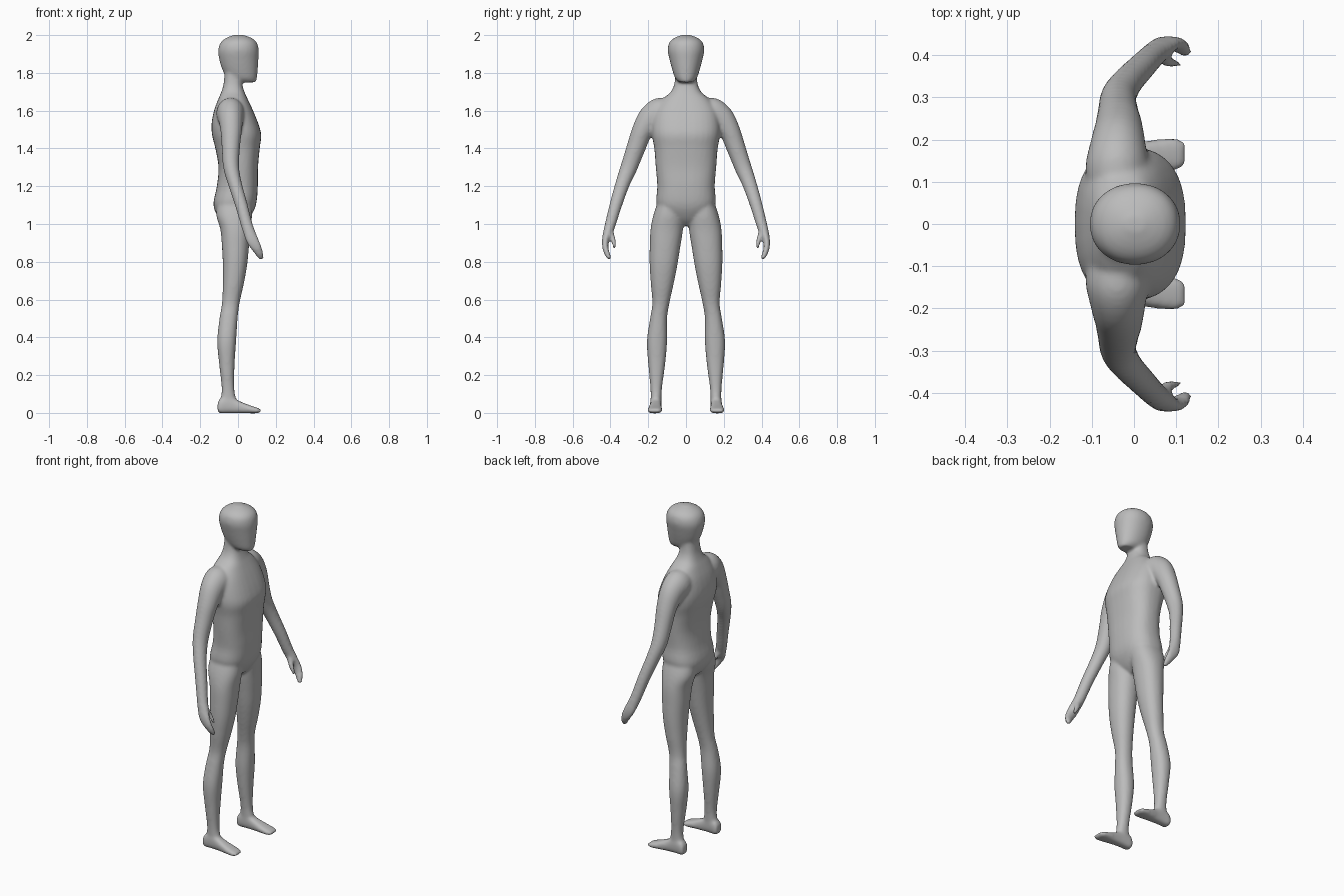
import bpy
import bmesh
import math
from mathutils import Vector

SEGMENTS = 32
STEPS = 4

default_cube = bpy.data.objects.get("Cube")
if default_cube:
    bpy.data.objects.remove(default_cube, do_unlink=True)


def catmull(a, b, c, d, t):
    """Smooth interpolation between the numbers b and c."""
    return b + t / 2 * (c - a + t * (2 * a - 5 * b + 4 * c - d + t * (3 * (b - c) + d - a)))


def refine(rows):
    """Insert smoothly interpolated rows between the given ones."""
    result = []
    last = len(rows) - 1
    for i in range(last):
        four = [rows[max(i - 1, 0)], rows[i], rows[i + 1], rows[min(i + 2, last)]]
        for step in range(STEPS):
            result.append([catmull(*values, step / STEPS) for values in zip(*four)])
    return result + [list(rows[-1])]


def squircle(power):
    """Unit cross-section, rounder or boxier depending on the power."""
    for k in range(SEGMENTS):
        angle = math.tau * k / SEGMENTS
        c, s = math.cos(angle), math.sin(angle)
        yield (math.copysign(abs(c) ** (2 / power), c),
               math.copysign(abs(s) ** (2 / power), s))


def skin(bm, rings):
    """Join rings of points into a closed tube."""
    loops = [[bm.verts.new(p) for p in ring] for ring in rings]
    for low, high in zip(loops, loops[1:]):
        for k in range(SEGMENTS):
            n = (k + 1) % SEGMENTS
            bm.faces.new((low[k], low[n], high[n], high[k]))
    bm.faces.new(loops[0])
    bm.faces.new(loops[-1])


def loft(bm, rows, power, place):
    """Rows hold a station, then the limits along two axes."""
    rings = []
    for station, u0, u1, v0, v1 in refine(rows):
        rings.append([place(station, (u0 + u1) / 2 + (u1 - u0) / 2 * u,
                            (v0 + v1) / 2 + (v1 - v0) / 2 * v)
                      for u, v in squircle(power)])
    skin(bm, rings)


def limb(bm, rows, side):
    """Rows hold a centre, the depth radius and the sideways radius."""
    rows = refine(rows)
    centres = [Vector((r[0], r[1] * side, r[2])) for r in rows]
    rings = []
    for i, row in enumerate(rows):
        tangent = centres[min(i + 1, len(rows) - 1)] - centres[max(i - 1, 0)]
        across = tangent.cross(Vector((1, 0, 0))).normalized()
        depth = across.cross(tangent).normalized()
        rings.append([centres[i] + depth * row[3] * u + across * row[4] * v
                      for u, v in squircle(2)])
    skin(bm, rings)


def symmetric(rows):
    """Turn a half width into equal limits on both sides."""
    return [(z, x0, x1, -w, w) for z, x0, x1, w in rows]


# Trunk and neck: height, back, front, half width
TRUNK = [(.99, -.05, .02, .03), (1.03, -.1, .06, .1), (1.1, -.13, .095, .155),
         (1.2, -.112, .105, .152), (1.3, -.103, .106, .16), (1.4, -.12, .115, .168),
         (1.47, -.137, .123, .18), (1.53, -.14, .108, .18), (1.6, -.127, .08, .165),
         (1.66, -.105, .052, .125), (1.7, -.088, .034, .08), (1.75, -.075, .022, .06),
         (1.83, -.07, .03, .056)]

# Head: height, back, front, half width
HEAD = [(1.75, -.01, .094, .035), (1.77, -.05, .1, .056), (1.81, -.08, .104, .071),
        (1.87, -.099, .108, .087), (1.92, -.105, .11, .097), (1.96, -.092, .1, .089),
        (1.985, -.062, .072, .062), (2.002, -.018, .024, .018)]

# Leg: height, back, front, inner side, outer side
LEG = [(1.14, -.1, .07, .03, .14), (1.05, -.115, .075, .012, .172),
       (.97, -.093, .065, .016, .188), (.88, -.085, .058, .03, .192),
       (.78, -.08, .048, .046, .192), (.68, -.08, .03, .066, .186),
       (.58, -.085, .008, .088, .178), (.5, -.098, -.002, .1, .19),
       (.38, -.11, -.01, .1, .207), (.26, -.1, -.018, .11, .2),
       (.14, -.087, -.02, .126, .189), (.08, -.09, -.012, .13, .187),
       (.02, -.098, .0, .13, .19)]

# Foot: distance forward, inner side, outer side, sole, instep
FOOT = [(-.108, .14, .182, .01, .05), (-.095, .13, .19, -.002, .075),
        (-.05, .13, .19, -.002, .09), (.0, .13, .192, -.002, .066),
        (.05, .127, .2, -.002, .045), (.1, .127, .203, -.002, .028),
        (.12, .138, .194, .003, .02)]

# Arm and hand: centre, depth radius, sideways radius
ARM = [(-.04, .06, 1.6, .06, .06), (-.04, .13, 1.585, .075, .085),
       (-.038, .185, 1.555, .066, .074), (-.036, .232, 1.49, .056, .056),
       (-.038, .266, 1.4, .048, .05), (-.036, .302, 1.3, .042, .045),
       (-.015, .337, 1.21, .036, .038), (.018, .372, 1.1, .033, .033),
       (.045, .4, 1.0, .031, .029), (.062, .415, .95, .032, .025),
       (.078, .427, .91, .033, .018), (.1, .426, .87, .027, .016),
       (.117, .414, .835, .02, .014), (.127, .402, .812, .01, .008)]

THUMB = [(.055, .405, .975, .018, .016), (.074, .388, .93, .016, .013),
         (.092, .381, .895, .013, .011), (.107, .379, .868, .007, .007)]

# Assemble the overlapping volumes, repeating the limbs on both sides
bm = bmesh.new()
upright = lambda z, x, y: (x, y, z)
loft(bm, symmetric(TRUNK), 2.5, upright)
loft(bm, symmetric(HEAD), 2.1, upright)
for side in (1, -1):
    loft(bm, LEG, 2.2, lambda z, x, y: (x, y * side, z))
    loft(bm, FOOT, 2.8, lambda x, y, z: (x, y * side, z))
    limb(bm, ARM, side)
    limb(bm, THUMB, side)
bmesh.ops.recalc_face_normals(bm, faces=bm.faces)
mesh = bpy.data.meshes.new("body")
bm.to_mesh(mesh)
bm.free()
body = bpy.data.objects.new("body", mesh)
bpy.context.collection.objects.link(body)

# Plain grey material
grey = bpy.data.materials.new("plain grey")
grey.use_nodes = True
colour = (.5, .5, .5, 1)
grey.diffuse_color = colour
grey.node_tree.nodes["Principled BSDF"].inputs["Base Color"].default_value = colour
mesh.materials.append(grey)

# Fuse the volumes into one smooth skin
fuse = body.modifiers.new("fuse", "REMESH")
fuse.mode = "VOXEL"
fuse.voxel_size = .008
fuse.use_smooth_shade = True
relax = body.modifiers.new("relax", "SMOOTH")
relax.factor = .5
relax.iterations = 8
